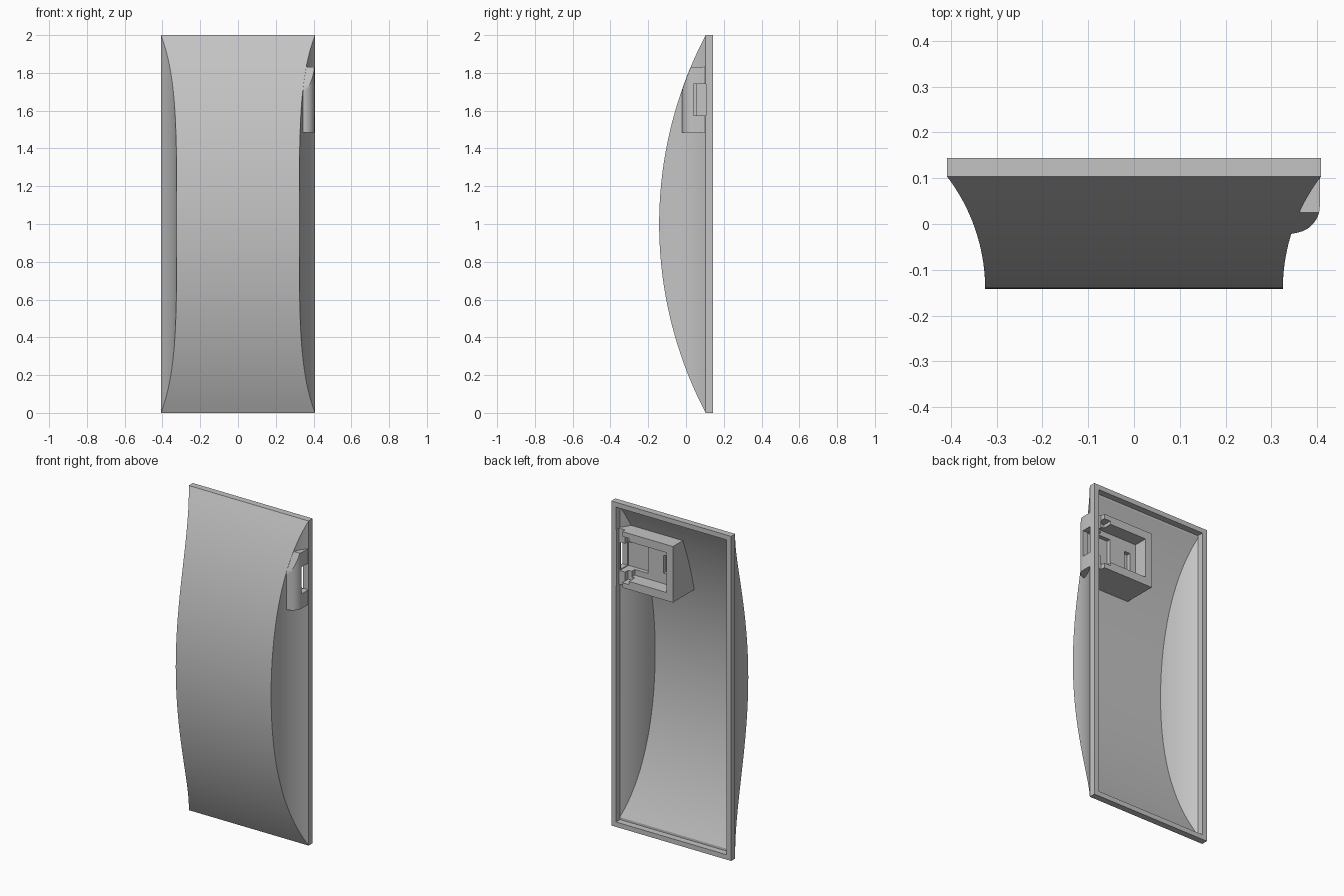
import bpy, bmesh, math

if "Cube" in bpy.data.objects:
    bpy.data.objects.remove(bpy.data.objects["Cube"], do_unlink=True)

mat = bpy.data.materials.new("plain_grey")
mat.use_nodes = True
grey = (0.55, 0.55, 0.55, 1)
mat.diffuse_color = grey
mat.node_tree.nodes["Principled BSDF"].inputs["Base Color"].default_value = grey

HALF, SEAT, BACK, NOSE = 0.407, 0.104, 0.144, -0.142   # width, rim front, rim back, bulge
R_FRONT, R_SIDE = 2.155, 0.404


def front(z, wall=0.0):
    """Depth of the bowed front at height z."""
    r = R_FRONT - wall
    return NOSE + R_FRONT - math.sqrt(r * r - (z - 1) ** 2)


def side(y):
    """Half width of the concave flank at depth y."""
    d = min(max(y - NOSE, 0), 0.246)
    return 0.325 + R_SIDE - math.sqrt(R_SIDE ** 2 - d * d)


def finish(name, bm):
    bmesh.ops.remove_doubles(bm, verts=bm.verts, dist=1e-5)
    bmesh.ops.dissolve_degenerate(bm, edges=bm.edges, dist=1e-5)
    bmesh.ops.recalc_face_normals(bm, faces=bm.faces)
    mesh = bpy.data.meshes.new(name)
    bm.to_mesh(mesh)
    bm.free()
    mesh.materials.append(mat)
    ob = bpy.data.objects.new(name, mesh)
    bpy.context.collection.objects.link(ob)
    return ob


def loft(name, z0, z1, steps, section):
    bm = bmesh.new()
    rings = []
    for i in range(steps + 1):
        z = z0 + (z1 - z0) * i / steps
        rings.append([bm.verts.new((x, y, z)) for x, y in section(z)])
    for a, b in zip(rings, rings[1:]):
        for j in range(len(a)):
            k = (j + 1) % len(a)
            bm.faces.new((a[j], a[k], b[k], b[j]))
    bm.faces.new(rings[0][::-1])
    bm.faces.new(rings[-1])
    return finish(name, bm)


def box(x, y, z):
    bm = bmesh.new()
    bmesh.ops.create_cube(bm, size=1)
    for v in bm.verts:
        for i, (lo, hi) in enumerate((x, y, z)):
            v.co[i] = lo if v.co[i] < 0 else hi
    return finish("cutter", bm)


def combine(target, tool, operation="DIFFERENCE"):
    mod = target.modifiers.new("combine", "BOOLEAN")
    mod.operation, mod.object, mod.solver = operation, tool, "EXACT"
    bpy.context.view_layer.objects.active = target
    bpy.ops.object.modifier_apply(modifier=mod.name)
    bpy.data.objects.remove(tool, do_unlink=True)


def panel_section(wall, back):
    def section(z):
        f = min(front(z, wall), SEAT)
        ys = [SEAT + (f - SEAT) * i / 14 for i in range(15)]
        half = [(side(y) - wall * 1.5, y) for y in ys]
        half.insert(0, (half[0][0], back))
        return half + [(-x, y) for x, y in reversed(half)]
    return section


# Bowed hollow panel with a square rim
panel = loft("curved_panel", 0, 2, 64, panel_section(0, BACK))
reach = math.sqrt((R_FRONT - 0.02) ** 2 - (NOSE + R_FRONT - SEAT) ** 2) - 1e-4
combine(panel, loft("cutter", 1 - reach, 1 + reach, 64, panel_section(0.0201, SEAT + 0.01)))
combine(panel, box((-0.377, 0.377), (SEAT, 0.2), (0.03, 1.97)))


# Clip housing inside the shell, with a rounded pod breaking through the flank
def housing_section(z):
    f = front(z) + 0.001
    pts = [(HALF - 0.001, SEAT)]
    for i in range(9):
        a = math.pi / 2 * i / 8
        y = max(0.04 - 0.06 * math.sin(a), f)
        c = math.sqrt(max(0, 1 - ((0.04 - y) / 0.06) ** 2))
        pts.append((0.346 + 0.06 * c, y))
    for i in range(7):
        y = max(-0.0205 + (f + 0.0205) * i / 6, f) if f < -0.0205 else f
        pts.append((side(y) - 0.01 if f < -0.0205 else pts[9][0], y))
    left = -0.01
    return [(left, BACK - 0.002), (0.39, BACK - 0.002), (0.39, SEAT)] + pts + [(left, pts[-1][1])]


combine(panel, loft("housing", 1.485, 1.83, 24, housing_section), "UNION")

# Pocket, deep end, wall notches, catch recess and side window
for cut in (
    ((0.035, 0.31), (0.055, 0.2), (1.535, 1.78)),
    ((0.22, 0.37), (0.03, 0.2), (1.57, 1.745)),
    ((0.29, 0.335), (0.085, 0.2), (1.515, 1.80)),
    ((0.335, 0.376), (0.115, 0.2), (1.45, 1.86)),
    ((0.075, 0.115), (0.03, 0.1), (1.60, 1.71)),
    ((0.34, 0.45), (0.04, 0.105), (1.575, 1.74)),
):
    combine(panel, box(*cut))

# Smooth curves, crisp edges
bpy.ops.object.select_all(action="DESELECT")
panel.select_set(True)
bpy.context.view_layer.objects.active = panel
bpy.ops.object.shade_smooth_by_angle(angle=math.radians(25))
